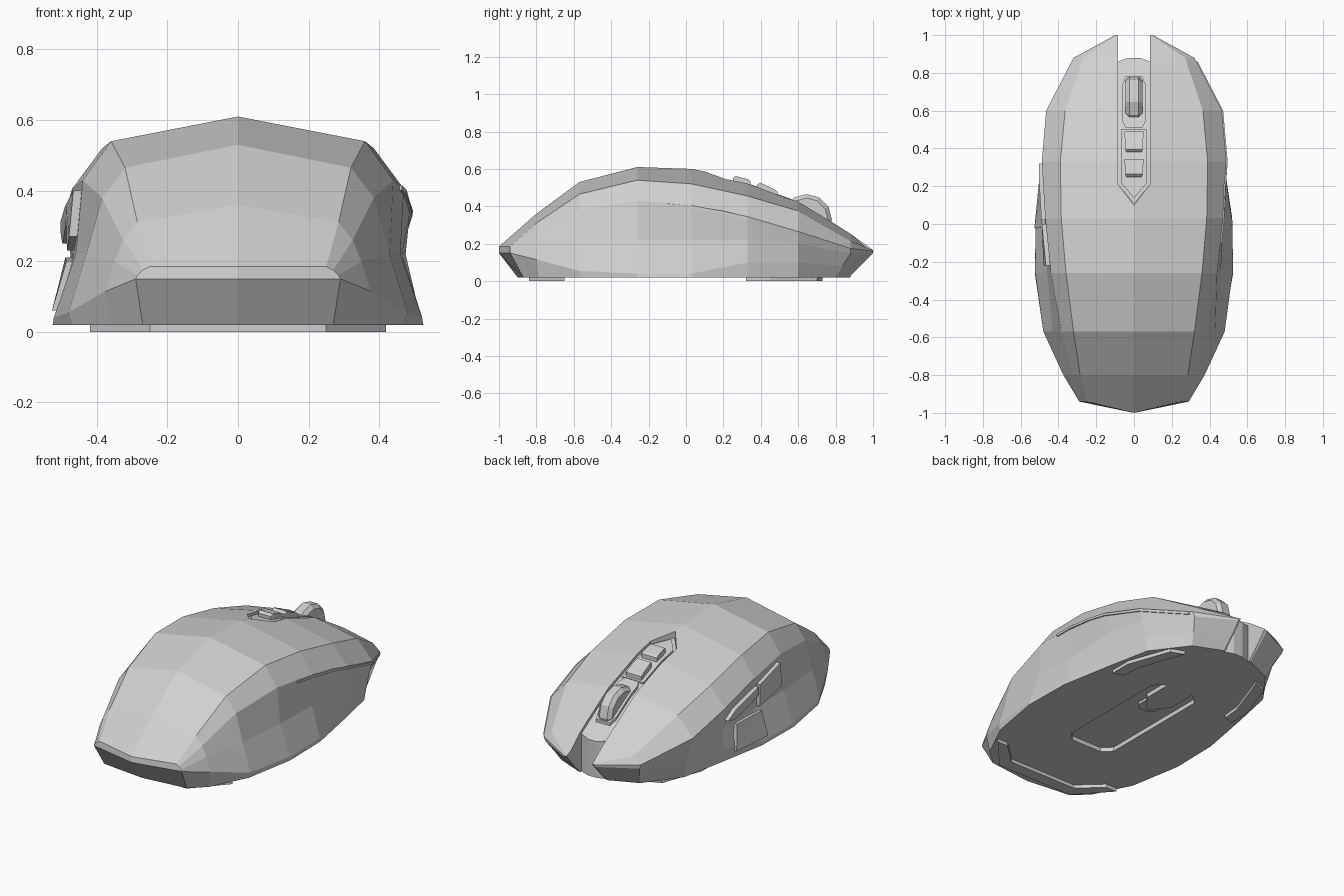
import bpy, bmesh
from mathutils import Vector
from mathutils.bvhtree import BVHTree

if "Cube" in bpy.data.objects:
    bpy.data.objects.remove(bpy.data.objects["Cube"])

GREY = (0.63, 0.63, 0.63, 1)
mat = bpy.data.materials.new("light_grey_plastic")
mat.use_nodes = True
mat.diffuse_color = GREY
mat.node_tree.nodes["Principled BSDF"].inputs["Base Color"].default_value = GREY


def add(name, verts, faces):
    bm = bmesh.new()
    vs = [bm.verts.new(v) for v in verts]
    for f in faces:
        bm.faces.new([vs[i] for i in f])
    bmesh.ops.recalc_face_normals(bm, faces=bm.faces)
    me = bpy.data.meshes.new(name)
    bm.to_mesh(me)
    bm.free()
    ob = bpy.data.objects.new(name, me)
    bpy.context.collection.objects.link(ob)
    me.materials.append(mat)
    return ob


def loft(name, rings):
    """Skin a list of equal closed rings and cap both ends."""
    n = len(rings[0])
    faces = [list(range(n)), [(len(rings) - 1) * n + i for i in range(n)]]
    for r in range(len(rings) - 1):
        for i in range(n):
            j = (i + 1) % n
            faces.append([r * n + i, r * n + j, (r + 1) * n + j, (r + 1) * n + i])
    return add(name, [v for ring in rings for v in ring], faces)


def prism(name, outline, z0, z1):
    return loft(name, [[(x, y, z) for x, y in outline] for z in (z0, z1)])


def bar(name, sections):
    """Rectangular bar along y from (y, half width, bottom, top)."""
    return loft(name, [[(-w, y, b), (w, y, b), (w, y, t), (-w, y, t)]
                       for y, w, b, t in sections])


def cut(target, cutter):
    cutter.hide_render = True
    cutter.hide_set(True)
    mod = target.modifiers.new("cut", "BOOLEAN")
    mod.operation = "DIFFERENCE"
    mod.solver = "EXACT"
    mod.object = cutter


# Body: per station, y, base y, spine height, then shoulder, crease, waist, flare
BASE = 0.02
stations = [
    (-.94, -.87, .185, (.25, .185), (.27, .175), (.285, .16), (.29, .15), .27),
    (-.80, -.79, .36, (.285, .31), (.325, .26), (.35, .20), (.375, .115), .36),
    (-.57, -.57, .53, (.32, .465), (.385, .38), (.43, .22), (.48, .055), .47),
    (-.26, -.26, .61, (.36, .54), (.44, .43), (.46, .22), (.522, .04), .525),
    (.03, .03, .60, (.385, .52), (.47, .405), (.465, .22), (.517, .04), .52),
    (.33, .33, .54, (.39, .455), (.488, .345), (.475, .22), (.475, .10), .465),
    (.60, .60, .44, (.365, .375), (.465, .265), (.445, .20), (.425, .10), .41),
    (.88, .80, .27, (.27, .215), (.32, .175), (.31, .15), (.28, .08), .26),
    (1.0, .87, .165, (.09, .165), (.10, .16), (.10, .15), (.097, .08), .095),
]
verts, faces = [], []
for y, yb, top, *side, wb in stations:
    half = []
    for x, z in side:
        low = max(0, min(1, (.15 - z) / .13))
        half.append((x, y + (yb - y) * low, z))
    half.append((wb, yb, BASE))
    spine = (0, -1 if y < -.9 else y, top)
    verts += half[::-1] + [spine] + [(-x, q, z) for x, q, z in half]
N = 11
for r in range(len(stations) - 1):
    for i in range(N):
        j = (i + 1) % N
        faces.append([r * N + i, r * N + j, (r + 1) * N + j, (r + 1) * N + i])
last = (len(stations) - 1) * N
faces.append([last + i for i in range(N)])
# Rear bumper closes the tail
rim, heel = len(verts), len(verts) + 1
verts += [(0, -1, .15), (0, -.90, BASE)]
faces += [[5, 4, 3, 2, 1, rim], [5, 6, 7, 8, 9, rim],
          [rim, 1, 0, heel], [rim, 9, 10, heel], [heel, 0, 10]]
body = add("body_shell", verts, faces)
tree = BVHTree.FromPolygons([Vector(v) for v in verts], faces)


def spine_z(y):
    for a, b in zip(stations, stations[1:]):
        if a[0] <= y <= b[0]:
            return a[2] + (b[2] - a[2]) * (y - a[0]) / (b[0] - a[0])
    return stations[-1][2]


# Wheel channel with a pointed tail, open at the nose
W = .085
cut(body, prism("channel_cutter", [(0, .10), (W, .21), (W, 1.1), (-W, 1.1), (-W, .21)], -.1, .8))
bar("channel_insert", [(y, w, BASE, spine_z(y) - .035) for y, w in
                       ((.11, .004), (.21, W), (.33, W), (.47, W), (.6, W), (.75, W), (.86, W), (.88, .03))])
bar("channel_inner_plate", [(y, w, spine_z(y) - .06, spine_z(y) - .025) for y, w in
                            ((.14, .004), (.22, .07), (.33, .07), (.5, .07))])

# Two small buttons behind the wheel
for name, y0, y1, z0, z1 in (("rear_top_button", .25, .345, .562, .545),
                             ("front_top_button", .38, .49, .527, .49)):
    bar(name, [(y0, .04, z0 - .06, z0 - .012), (y0 + .015, .046, z0 - .06, z0),
               (y1 - .015, .05, z1 - .06, z1), (y1, .05, z1 - .06, z1 - .012)])

# Scroll wheel and its surround
bar("wheel_surround", [(y, w, spine_z(y) - .09, spine_z(y) - .018) for y, w in
                       ((.51, .045), (.54, .06), (.6, .06), (.74, .06), (.78, .045))])
bpy.ops.mesh.primitive_cylinder_add(vertices=12, radius=.135, depth=.09,
                                    location=(0, .645, .33), rotation=(0, 1.5708, 0))
wheel = bpy.context.object
wheel.name = "scroll_wheel"
wheel.data.materials.append(mat)
bev = wheel.modifiers.new("bevel", "BEVEL")
bev.width = .02
bev.segments = 1


def side_plate(name, sign, corners, lift):
    """Thin plate following the side wall, from (y, z) corners."""
    rings = [[], []]
    for y, z in corners:
        hit = tree.ray_cast(Vector((sign * 2, y, z)), Vector((-sign, 0, 0)))[0]
        x = abs(hit.x) if hit else .45
        rings[0].append((sign * (x - .03), y, z))
        rings[1].append((sign * (x + lift), y, z))
    loft(name, rings)


# Thumb buttons on one side
side_plate("rear_thumb_button", -1, [(-.22, .27), (-.22, .40), (0, .36), (0, .23)], .02)
side_plate("front_thumb_button", -1, [(.02, .30), (.02, .355), (.25, .31), (.32, .27), (.25, .25)], .022)
side_plate("lower_thumb_plate", -1, [(-.02, .06), (-.02, .20), (.22, .21), (.24, .06)], .015)

# Lip under the shell edge
lip = [(-.1, .415), (.03, .402), (.2, .375), (.33, .343), (.6, .262), (.86, .178)]
for (ya, za), (yb, zb) in zip(lip, lip[1:]):
    side_plate("shell_lip", 1, [(ya, za - .014), (ya, za), (yb, zb), (yb, zb - .014)], .008)


# Label and sensor recesses underneath
def octagon(w, y0, y1, c):
    return [(-w, y0 + c), (c - w, y0), (w - c, y0), (w, y0 + c),
            (w, y1 - c), (w - c, y1), (c - w, y1), (-w, y1 - c)]


cut(body, prism("label_cutter", octagon(.15, -.40, .38, .05), -.05, .045))
prism("sensor_ring", octagon(.06, .08, .28, .03), .03, .06)

# Glide feet
for s in (-1, 1):
    prism("front_foot", [(s * x, y) for x, y in
                         ((.36, .34), (.42, .32), (.42, .45), (.33, .70), (.25, .73), (.27, .68), (.35, .45))], 0, .03)
prism("rear_foot", [(-.42, -.65), (-.25, -.84), (.25, -.84), (.42, -.65),
                    (.35, -.65), (.22, -.77), (-.22, -.77), (-.35, -.65)], 0, .03)
